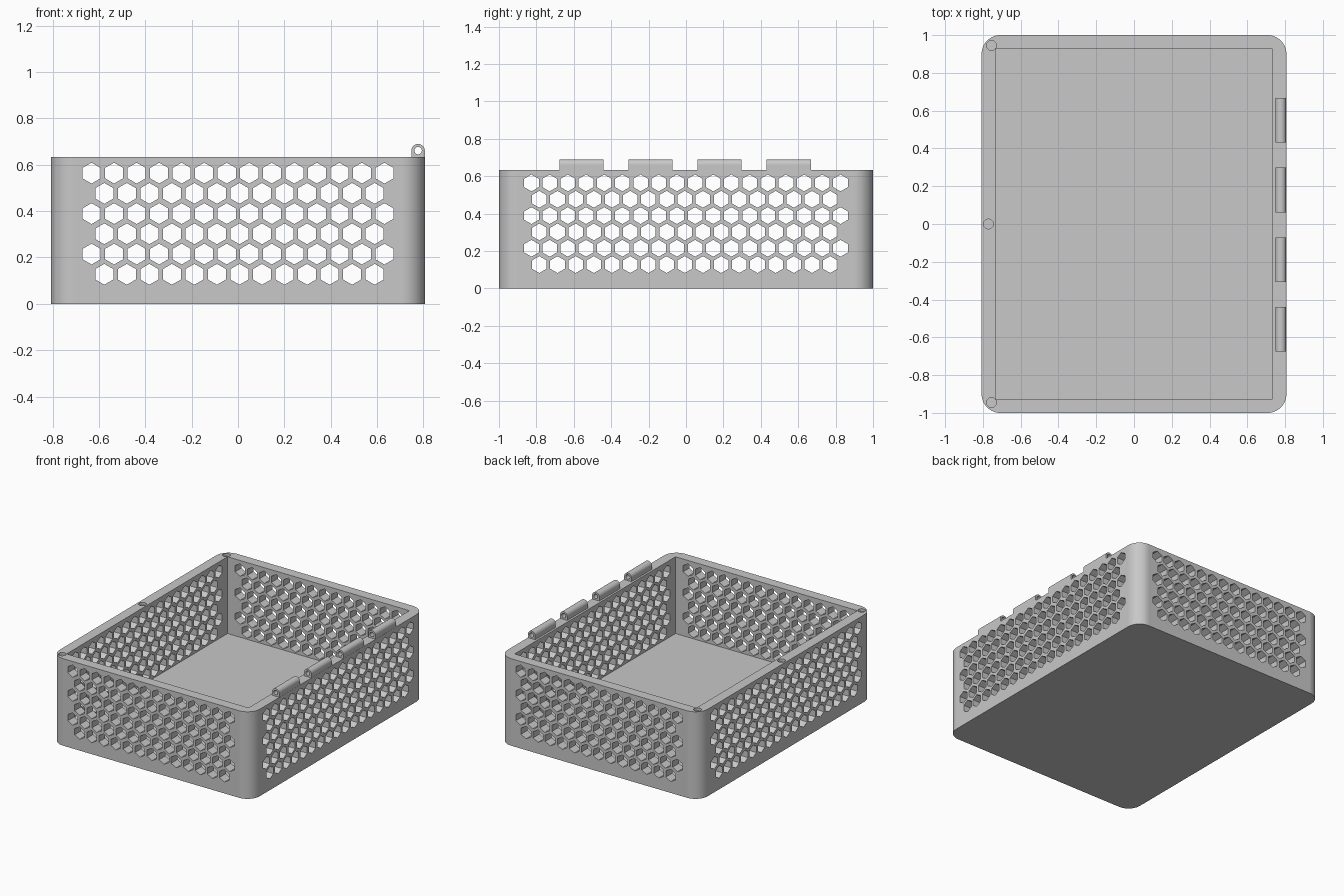
import bpy, bmesh
from math import sin, cos, pi, radians
from mathutils import Vector

if "Cube" in bpy.data.objects:
    bpy.data.objects.remove(bpy.data.objects["Cube"], do_unlink=True)

HX, HY, H = 0.807, 1.0, 0.634       # half width, half depth, height
IX, IY, FLOOR = 0.733, 0.926, 0.075  # cavity half sizes and floor height
PITCH, ROW, HEX_R = 0.0972, 0.0873, 0.045

grey = bpy.data.materials.new("light_grey_plastic")
grey.use_nodes = True
grey.diffuse_color = (0.58, 0.58, 0.58, 1)
grey.node_tree.nodes["Principled BSDF"].inputs["Base Color"].default_value = grey.diffuse_color


def prism(bm, points, along):
    """Extrude a closed outline into a solid."""
    face = bm.faces.new([bm.verts.new(p) for p in points])
    out = bmesh.ops.extrude_face_region(bm, geom=[face], use_keep_orig=True)
    moved = [g for g in out["geom"] if isinstance(g, bmesh.types.BMVert)]
    bmesh.ops.translate(bm, verts=moved, vec=Vector(along))


def finish(bm, name):
    bmesh.ops.recalc_face_normals(bm, faces=bm.faces[:])
    mesh = bpy.data.meshes.new(name)
    bm.to_mesh(mesh)
    bm.free()
    mesh.materials.append(grey)
    obj = bpy.data.objects.new(name, mesh)
    bpy.context.collection.objects.link(obj)
    return obj


def cut(target, cutter):
    """Subtract the cutter, bake the result and drop the cutter."""
    cutter.hide_render = True
    mod = target.modifiers.new("cut", "BOOLEAN")
    mod.operation, mod.solver, mod.object = "DIFFERENCE", "EXACT", cutter
    bpy.context.view_layer.objects.active = target
    bpy.ops.object.modifier_apply(modifier=mod.name)
    bpy.data.objects.remove(cutter, do_unlink=True)


# Outer body with rounded upright corners
R, SEG = 0.1, 24
outline = []
for i, (sx, sy) in enumerate([(1, 1), (-1, 1), (-1, -1), (1, -1)]):
    for k in range(SEG + 1):
        a = (i + k / SEG) * pi / 2
        outline.append((sx * (HX - R) + R * cos(a), sy * (HY - R) + R * sin(a), 0))
bm = bmesh.new()
prism(bm, outline, (0, 0, H))
box = finish(bm, "box_body")

# Cavity and the round pockets in the left-hand rim
bm = bmesh.new()
prism(bm, [(-IX, -IY, FLOOR), (IX, -IY, FLOOR), (IX, IY, FLOOR), (-IX, IY, FLOOR)], (0, 0, 1))
for px, py in [(-0.754, 0.945), (-0.77, 0), (-0.754, -0.945)]:
    ring = [(px + 0.026 * cos(2 * pi * k / 32), py + 0.026 * sin(2 * pi * k / 32), H - 0.02)
            for k in range(32)]
    prism(bm, ring, (0, 0, 0.5))
cut(box, finish(bm, "cavity_cutter"))


def hex_cutter(name, count, shift, place, along):
    """Staggered rows of hexagonal rods running right through the box."""
    bm = bmesh.new()
    for row in range(6):
        odd = row % 2
        z = 0.564 - row * ROW
        for i in range(count - odd):
            u = (i - (count - 1) / 2) * PITCH + odd * shift
            pts = []
            for k in range(6):
                a = radians(30 + 60 * k)
                pts.append(place(u + HEX_R * cos(a), z + HEX_R * sin(a)))
            prism(bm, pts, along)
    return finish(bm, name)


# Ventilation holes through front/back, then through both sides
cut(box, hex_cutter("front_hole_cutter", 14, 0.055, lambda u, z: (u, -1.2, z), (0, 2.4, 0)))
cut(box, hex_cutter("side_hole_cutter", 18, 0.042, lambda u, z: (-1.2, u, z), (2.4, 0, 0)))

# Hinge knuckles: round top, square foot, bored through
N, KR, BORE = 32, 0.029, 0.016
CX, CZ, LENGTH = 0.777, 0.661, 0.236
for n in range(4):
    y0 = -0.676 + n * 0.369
    bm = bmesh.new()
    rings = []
    for y in (y0, y0 + LENGTH):
        outer, inner = [], []
        for k in range(N):
            a = 2 * pi * k / N
            c, s = cos(a), sin(a)
            r = KR if s >= 0 else KR / max(abs(c), abs(s))
            outer.append(bm.verts.new((CX + r * c, y, CZ + r * s)))
            inner.append(bm.verts.new((CX + BORE * c, y, CZ + BORE * s)))
        rings.append((outer, inner))
    (o0, i0), (o1, i1) = rings
    for a, b in [(o0, o1), (o1, i1), (i1, i0), (i0, o0)]:
        for k in range(N):
            j = (k + 1) % N
            bm.faces.new((a[k], a[j], b[j], b[k]))
    knuckle = finish(bm, f"hinge_knuckle_{n + 1}")
    bpy.ops.object.select_all(action="DESELECT")
    knuckle.select_set(True)
    bpy.context.view_layer.objects.active = knuckle
    bpy.ops.object.shade_smooth_by_angle(angle=radians(30))
